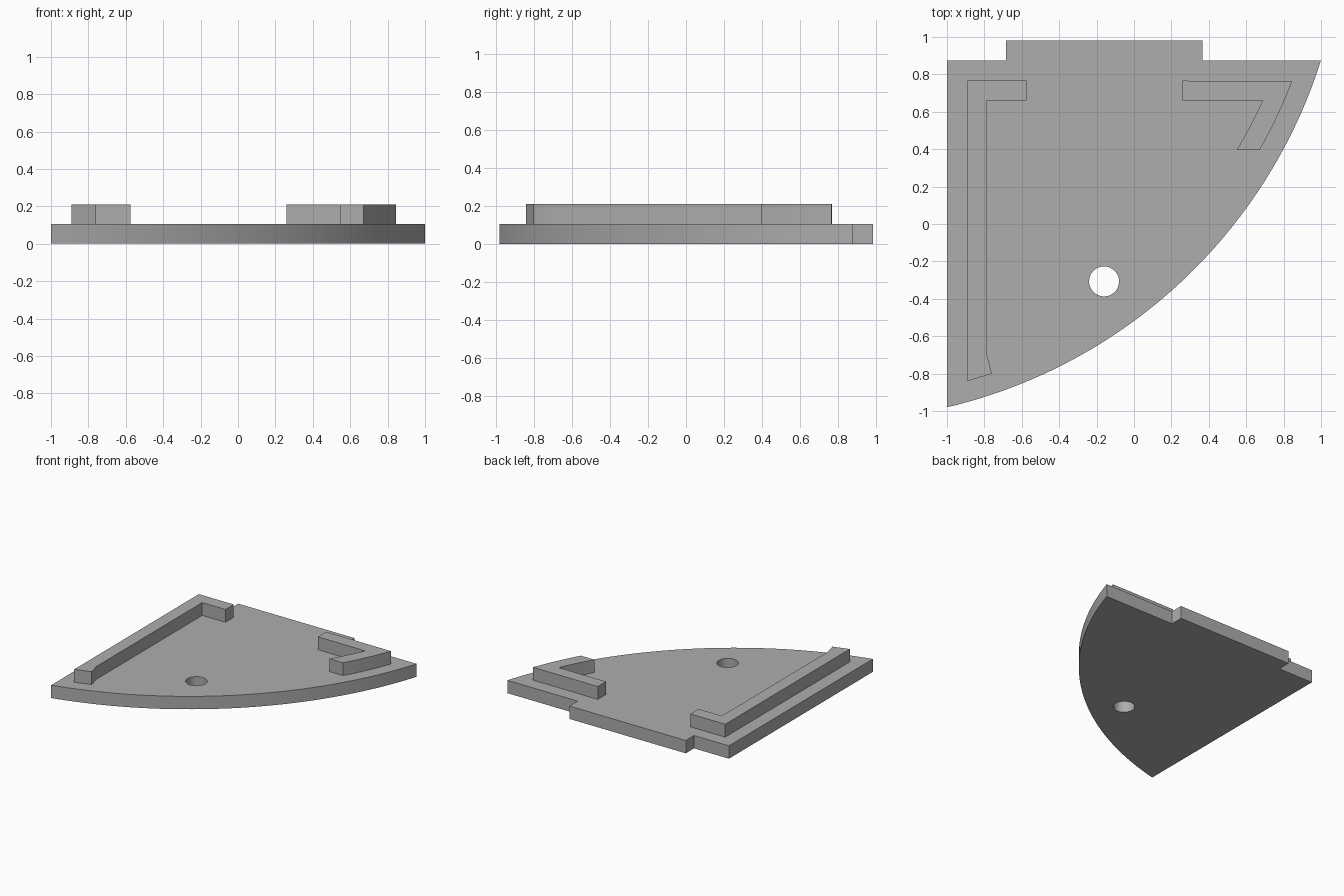
import bpy, bmesh, math

cube = bpy.data.objects.get("Cube")
if cube:
    bpy.data.objects.remove(cube, do_unlink=True)

THICK = 0.105                 # plate thickness, also the rail height
CX, CY = -1.635, 1.71         # centre shared by all the curved edges
R_PLATE, R_OUT, R_IN = 2.764, 2.655, 2.549

grey = bpy.data.materials.new("plain grey")
grey.use_nodes = True
colour = (0.42, 0.42, 0.42, 1)
grey.diffuse_color = colour
grey.node_tree.nodes["Principled BSDF"].inputs["Base Color"].default_value = colour


def arc(radius, start, end, steps):
    """Points on the shared-centre arc between two end points."""
    a, b = (math.atan2(y - CY, x - CX) for x, y in (start, end))
    angles = [a + (b - a) * i / steps for i in range(steps + 1)]
    return [(CX + radius * math.cos(t), CY + radius * math.sin(t)) for t in angles]


def prism(name, outline, bottom, top):
    """Extrude a flat outline into a solid."""
    bm = bmesh.new()
    base = bm.faces.new([bm.verts.new((x, y, bottom)) for x, y in outline])
    new = bmesh.ops.extrude_face_region(bm, geom=[base])["geom"]
    moved = [v for v in new if isinstance(v, bmesh.types.BMVert)]
    bmesh.ops.translate(bm, verts=moved, vec=(0, 0, top - bottom))
    bmesh.ops.recalc_face_normals(bm, faces=bm.faces)
    mesh = bpy.data.meshes.new(name)
    bm.to_mesh(mesh)
    bm.free()
    mesh.materials.append(grey)
    obj = bpy.data.objects.new(name, mesh)
    bpy.context.collection.objects.link(obj)
    return obj


def smooth(obj):
    bpy.ops.object.select_all(action="DESELECT")
    obj.select_set(True)
    bpy.context.view_layer.objects.active = obj
    bpy.ops.object.shade_smooth_by_angle(angle=math.radians(30))


# Base plate with a curved front edge and a tab at the back
back, tab = 0.875, 0.981
plate = prism("base_plate",
              arc(R_PLATE, (-1, -0.981), (1, back), 48)
              + [(0.365, back), (0.365, tab), (-0.685, tab), (-0.685, back), (-1, back)],
              0, THICK)

# Round hole through the plate
bpy.ops.mesh.primitive_cylinder_add(vertices=48, radius=0.08, depth=1,
                                    location=(-0.16, -0.307, 0))
cutter = bpy.context.object
cutter.name = "hole_cutter"
cutter.hide_render = True
cutter.data.materials.append(grey)
cut = plate.modifiers.new("hole", "BOOLEAN")
cut.operation = "DIFFERENCE"
cut.object = cutter
bpy.context.view_layer.objects.active = plate
bpy.ops.object.modifier_apply(modifier=cut.name)
bpy.data.objects.remove(cutter, do_unlink=True)

# Long straight rail with a short return at the back
rail_back, rail_inner = 0.766, 0.66
long_rail = prism("long_rail",
                  [(-0.89, rail_back), (-0.89, -0.84), (-0.76, -0.8), (-0.785, -0.705),
                   (-0.785, rail_inner), (-0.575, rail_inner), (-0.575, rail_back)],
                  THICK, 2 * THICK)

# Corner rail that follows the curved edge
corner_rail = prism("corner_rail",
                    [(0.26, rail_back), (0.26, rail_inner)]
                    + arc(R_IN, (0.685, rail_inner), (0.55, 0.395), 8)
                    + arc(R_OUT, (0.67, 0.395), (0.84, rail_back), 8),
                    THICK, 2 * THICK)

for part in (plate, long_rail, corner_rail):
    smooth(part)
